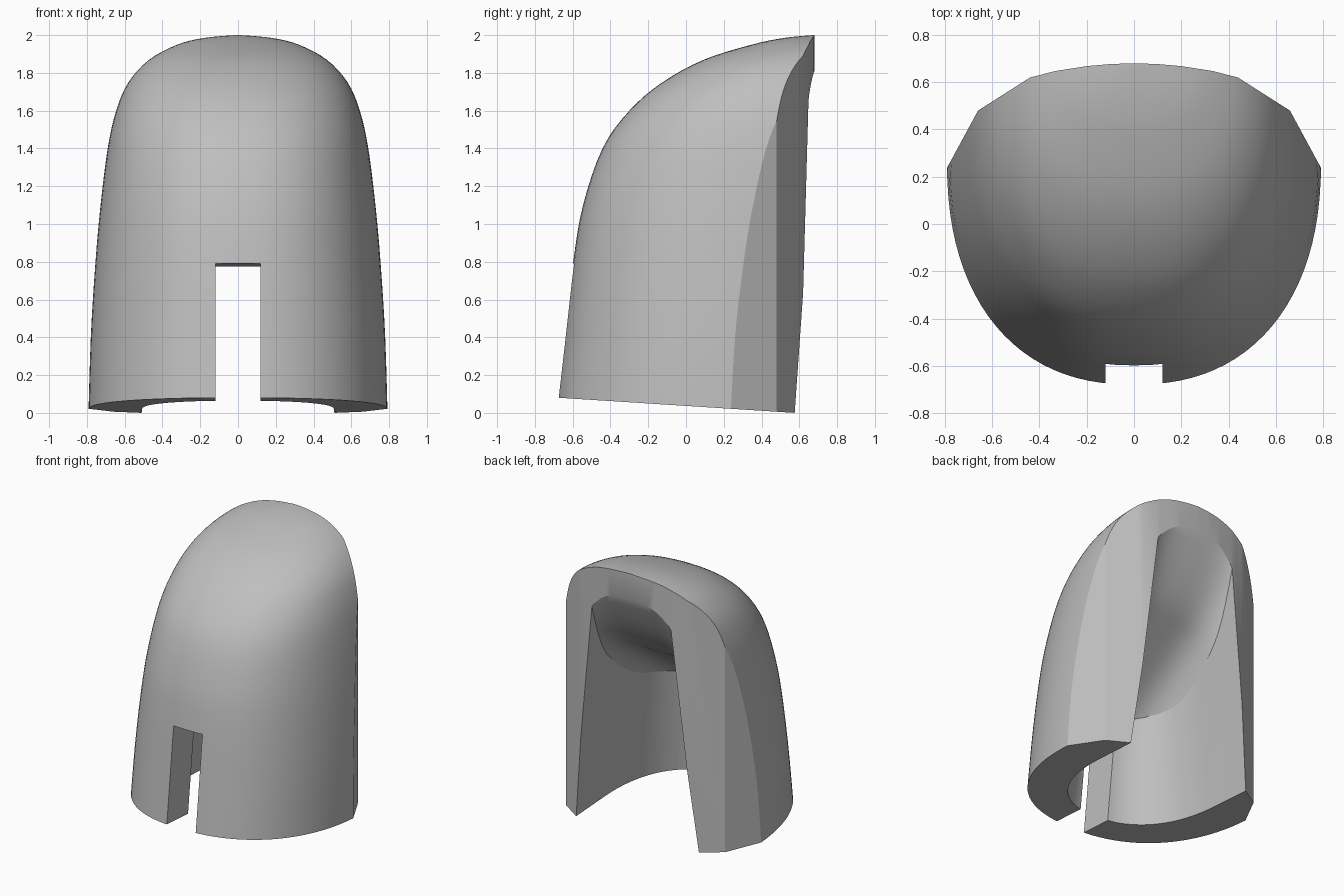
import bpy, bmesh
from math import sin, cos, pi

if "Cube" in bpy.data.objects:
    bpy.data.objects.remove(bpy.data.objects["Cube"])

grey = bpy.data.materials.new("plain grey")
grey.use_nodes = True
grey.diffuse_color = (0.52, 0.52, 0.52, 1)
grey.node_tree.nodes["Principled BSDF"].inputs["Base Color"].default_value = (0.52, 0.52, 0.52, 1)


def loft(name, rings):
    """Bridge closed rings of points into a capped solid."""
    bm = bmesh.new()
    loops = [[bm.verts.new(p) for p in ring] for ring in rings]
    n = len(loops[0])
    for a, b in zip(loops, loops[1:]):
        for i in range(n):
            j = (i + 1) % n
            bm.faces.new((a[i], a[j], b[j], b[i]))
    bm.faces.new(loops[0])
    bm.faces.new(loops[-1])
    bmesh.ops.recalc_face_normals(bm, faces=bm.faces)
    mesh = bpy.data.meshes.new(name)
    bm.to_mesh(mesh)
    bm.free()
    obj = bpy.data.objects.new(name, mesh)
    bpy.context.collection.objects.link(obj)
    mesh.materials.append(grey)
    return obj


def cut(target, cutter, operation):
    """Apply a boolean and discard the cutter."""
    bpy.context.view_layer.objects.active = target
    mod = target.modifiers.new("cut", "BOOLEAN")
    mod.object, mod.operation, mod.solver = cutter, operation, "EXACT"
    bpy.ops.object.modifier_apply(modifier=mod.name)
    bpy.data.objects.remove(cutter)


def bow(z, width, front, centre, power, steps=48):
    """Horizontal section: rounded front, straight sides, flat far back."""
    pts = [(width, 1.0, z)]
    for i in range(steps + 1):
        c, s = cos(pi * i / steps), sin(pi * i / steps)
        x = width * abs(c) ** (2 / power) * (1 if c > 0 else -1)
        pts.append((x, centre - (centre - front) * abs(s) ** (2 / power), z))
    return pts + [(-width, 1.0, z)]


def smooth_rows(rows, steps=4):
    """Catmull-Rom interpolation through rows of values."""
    out = []
    padded = [rows[0]] + rows + [rows[-1]]
    for a, b, c, d in zip(padded, padded[1:], padded[2:], padded[3:]):
        for k in range(steps):
            t = k / steps
            out.append([q + t / 2 * (r - p + t * (2*p - 5*q + 4*r - s + t * (3*(q - r) + s - p)))
                        for p, q, r, s in zip(a, b, c, d)])
    return out + [rows[-1]]


def base_height(y):
    return 0.037 - 0.064 * y


# Rounded shell: height, half width, front edge, widest line
shell_rows = [
    (-0.1, 0.795, -0.7, 0.27), (0.4, 0.78, -0.643, 0.3), (0.8, 0.755, -0.597, 0.34),
    (1.1, 0.728, -0.545, 0.38), (1.4, 0.69, -0.442, 0.43), (1.6, 0.645, -0.3, 0.48),
    (1.75, 0.58, -0.125, 0.54), (1.87, 0.47, 0.095, 0.6), (1.95, 0.32, 0.35, 0.65),
    (1.985, 0.18, 0.52, 0.68), (2.0, 0.02, 0.67, 0.71)]
shell = loft("hood_shell", [bow(z, w, f, c, 2.3) for z, w, f, c in smooth_rows(shell_rows)])

# Faceted back and sloping base
half = [(0.92, -1), (0.92, 0), (0.66, 0.48), (0.44, 0.62), (0.33, 0.648),
        (0.2, 0.668), (0.1, 0.677)]
outline = half + [(0, 0.68)] + [(-x, y) for x, y in reversed(half)]
trim = loft("back_trim", [[(x, y, base_height(y)) for x, y in outline],
                          [(x, y, 2.2) for x, y in outline]])
cut(shell, trim, "INTERSECT")

# Tapered hollow under a sloping, flat-topped arched ceiling
hollow = loft("hollow", [bow(z, 0.51 - 0.11 * z, -0.44 + 0.11 * z, 0.25, 2.3)
                         for z in (-0.2, 2.1)])


def ceiling(x, y):
    return 1.05 + 0.7 * y + 2.6 * max(0, y - 0.35) ** 2 - 7 * x ** 4


sections = []
for i in range(33):
    y = -0.7 + i * 0.05
    arch = [(x / 20, y, ceiling(x / 20, min(y, 0.75))) for x in range(-11, 12)]
    sections.append(arch + [(0.55, y, -0.4), (-0.55, y, -0.4)])
cut(hollow, loft("ceiling_block", sections), "INTERSECT")
cut(shell, hollow, "DIFFERENCE")

# Front slot
slot = loft("slot", [[(x, y, base_height(y) + dz) for x, y in
                      ((-0.12, -1), (0.12, -1), (0.12, 0), (-0.12, 0))]
                     for dz in (-0.3, 0.715)])
cut(shell, slot, "DIFFERENCE")

# Smooth curves, sharp edges
bpy.ops.object.select_all(action="DESELECT")
shell.select_set(True)
bpy.context.view_layer.objects.active = shell
bpy.ops.object.shade_smooth_by_angle(angle=0.42)
